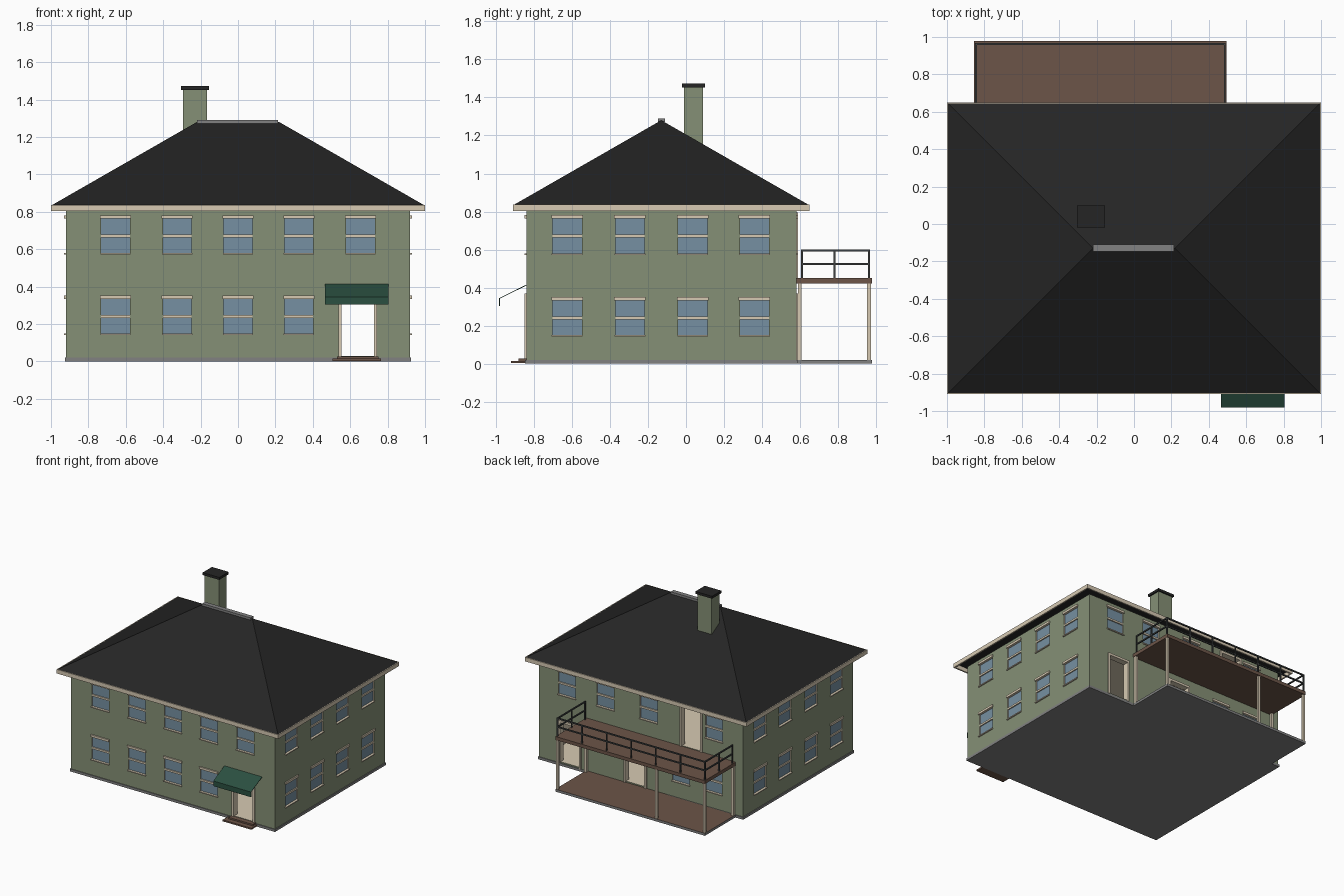
import bpy, bmesh

if "Cube" in bpy.data.objects:
    bpy.data.objects.remove(bpy.data.objects["Cube"])


def material(name, rgb, rough=0.8):
    m = bpy.data.materials.new(name)
    m.use_nodes = True
    m.diffuse_color = (*rgb, 1)
    bsdf = m.node_tree.nodes["Principled BSDF"]
    bsdf.inputs["Base Color"].default_value = (*rgb, 1)
    bsdf.inputs["Roughness"].default_value = rough
    return m


GREEN = material("sage green", (.235, .28, .18))
CREAM = material("cream trim", (.68, .59, .45))
GLASS = material("window blue", (.18, .28, .36))
ROOF = material("roof black", (.018, .018, .018))
BROWN = material("deck brown", (.15, .09, .065))
AWNING = material("awning green", (.024, .08, .052))
GREY = material("concrete grey", (.22, .22, .22))
RAIL = material("rail grey", (.05, .055, .055))


def add_box(bm, x0, x1, y0, y1, z0, z1):
    x0, x1 = sorted((x0, x1))
    y0, y1 = sorted((y0, y1))
    vs = [bm.verts.new((x, y, z)) for z in (z0, z1)
          for x, y in ((x0, y0), (x1, y0), (x1, y1), (x0, y1))]
    bm.faces.new(vs[3::-1])
    bm.faces.new(vs[4:])
    for i in range(4):
        j = (i + 1) % 4
        bm.faces.new((vs[i], vs[j], vs[j + 4], vs[i + 4]))


def finish(name, bm, *mats):
    bmesh.ops.recalc_face_normals(bm, faces=bm.faces)
    me = bpy.data.meshes.new(name)
    bm.to_mesh(me)
    bm.free()
    for m in mats:
        me.materials.append(m)
    ob = bpy.data.objects.new(name, me)
    bpy.context.collection.objects.link(ob)
    return ob


def boxes(name, mat, *dims):
    bm = bmesh.new()
    for d in dims:
        add_box(bm, *d)
    return finish(name, bm, mat)


def paint_top(ob, mat):
    ob.data.materials.append(mat)
    for f in ob.data.polygons:
        if f.normal.z > .5:
            f.material_index = 1


# House extents
WX, WF, WB = .92, -.84, .58


def on_wall(side, u0, u1, d0, d1, z0, z1):
    """Box on a wall: u runs along the wall, d is the distance outward."""
    if side == "front":
        return u0, u1, WF - d0, WF - d1, z0, z1
    if side == "back":
        return u0, u1, WB + d0, WB + d1, z0, z1
    s = WX if side == "left" else -WX
    k = 1 if s > 0 else -1
    return s + k * d0, s + k * d1, u0, u1, z0, z1


LOW, HIGH = .145, .575
windows = []
for z, front, back in ((LOW, (-.655, -.325, 0, .325), (-.36, -.655)),
                       (HIGH, (-.655, -.325, 0, .325, .655), (-.66, -.07, .32, .67))):
    windows += [("front", u, z) for u in front]
    windows += [("back", u, z) for u in back]
    windows += [(s, u, z) for s in ("left", "right") for u in (-.625, -.295, .035, .36)]
doors = [("front", .64, .03), ("back", .64, .03), ("back", .05, .03), ("back", -.455, .455)]
HW, WH, DW, DH = .077, .2, .09, .325

# Walls with hollow storeys, recessed windows and open doorways
walls = boxes("walls", GREEN, (-WX, WX, WF, WB, .02, .81))
rooms = [(-WX + .04, WX - .04, WF + .04, WB - .04, a, b) for a, b in ((.03, .41), (.455, .8))]
cuts = [on_wall(s, u - HW, u + HW, -.015, .05, z, z + WH) for s, u, z in windows]
cuts += [on_wall(s, u - DW, u + DW, -.06, .05, z, z + DH) for s, u, z in doors]
cutters = [boxes("room_cutter", CREAM, *rooms), boxes("opening_cutter", CREAM, *cuts)]
for c in cutters:
    c.hide_render = True
    mod = walls.modifiers.new("cut", 'BOOLEAN')
    mod.object, mod.operation, mod.solver = c, 'DIFFERENCE', 'EXACT'
    mod.material_mode = 'TRANSFER'
dg = bpy.context.evaluated_depsgraph_get()
mesh = bpy.data.meshes.new_from_object(walls.evaluated_get(dg))
walls.modifiers.clear()
walls.data = mesh
for c in cutters:
    bpy.data.objects.remove(c)

# Window glass, middle bars, lintels and sills
glass, trim = [], []
for s, u, z in windows:
    glass.append(on_wall(s, u - HW, u + HW, -.015, -.009, z, z + WH))
    trim.append(on_wall(s, u - HW, u + HW, -.01, 0, z + .088, z + .103))
    trim.append(on_wall(s, u - HW - .006, u + HW + .006, -.012, .01, z + WH - .012, z + WH + .006))
    trim.append(on_wall(s, u - HW - .004, u + HW + .004, -.012, .01, z - .003, z + .005))
boxes("window_glass", GLASS, *glass)
boxes("window_trim", CREAM, *trim)

# Door frames and the open front door leaf
frames = []
for s, u, z in doors:
    for k in (-1, 1):
        frames.append(on_wall(s, u + k * (DW - .004), u + k * (DW + .012), -.04, .01, z - .01, z + DH))
    frames.append(on_wall(s, u - DW - .012, u + DW + .012, -.04, .01, z + DH - .004, z + DH + .015))
boxes("door_frames", CREAM, *frames)
boxes("front_door_leaf", CREAM, (.727, .737, WF + .04, WF + .21, .03, .35))

# Plinth and front steps
boxes("plinth", GREY, (-WX - .006, WX + .006, WF - .006, WB + .006, 0, .02))
boxes("front_steps", BROWN, (.505, .765, -.92, WF, .003, .015), (.53, .75, -.88, WF, .015, .027))

# Eaves boards and hipped roof
EX, EF, EB, EZ = 1, -.91, .65, .836
T = .012
boxes("eaves_boards", CREAM,
      (-EX, EX, EF, EF + T, .803, EZ), (-EX, EX, EB - T, EB, .803, EZ),
      (-EX, -EX + T, EF + T, EB - T, .803, EZ), (EX - T, EX, EF + T, EB - T, .803, EZ))
bm = bmesh.new()
i = .006
eave = [bm.verts.new(p) for p in ((-EX + i, EF + i, EZ), (EX - i, EF + i, EZ),
                                  (EX - i, EB - i, EZ), (-EX + i, EB - i, EZ))]
ra, rb = bm.verts.new((-.22, -.13, 1.28)), bm.verts.new((.22, -.13, 1.28))
for f in ((0, 1, rb, ra), (1, 2, rb), (2, 3, ra, rb), (3, 0, ra), (3, 2, 1, 0)):
    bm.faces.new([eave[v] if isinstance(v, int) else v for v in f])
finish("hipped_roof", bm, ROOF)
boxes("ridge_cap", GREY, (-.22, .215, -.147, -.11, 1.272, 1.29))

# Chimney
boxes("chimney", GREEN, (-.295, -.165, -.01, .09, 1.05, 1.455))
boxes("chimney_cap", ROOF, (-.305, -.155, -.02, .1, 1.452, 1.472))

# Awning: sloped sheet and hanging front edge, mirrored ends left open
bm = bmesh.new()
profile = ((WF, .415), (-.982, .345), (-.982, .303))
rows = [[bm.verts.new((x, y, z)) for x in (.465, .805)] for y, z in profile]
for a, b in zip(rows, rows[1:]):
    bm.faces.new((a[0], b[0], b[1], a[1]))
awning = finish("awning", bm, AWNING)
awning.modifiers.new("thickness", 'SOLIDIFY').thickness = .004

# Porch floor, balcony deck and posts
PX0, PX1, PY = -.855, .495, .978
porch = boxes("porch_floor", GREY, (PX0, PX1, WB, PY, 0, .02))
paint_top(porch, BROWN)
boxes("balcony_deck", BROWN, (PX0, PX1, WB, PY, .422, .45))
posts = [(x, .963) for x in (PX0 + .012, -.41, PX1 - .012)]
posts += [(x, .598) for x in (PX0 + .012, PX1 - .012)]
boxes("porch_posts", CREAM, *[(x - .01, x + .01, y - .01, y + .01, .02, .422) for x, y in posts])

# Balcony railing
R = .005
X0, X1, Y0, Y1 = PX0 + .01, PX1 - .01, .61, .963
rails = []
for z in (.525, .595):
    rails.append((X0, X1, Y1 - R, Y1 + R, z - R, z + R))
    rails += [(x - R, x + R, Y0, Y1, z - R, z + R) for x in (X0, X1)]
stiles = [(X0 + (X1 - X0) * n / 6, Y1) for n in range(7)]
stiles += [(x, y) for x in (X0, X1) for y in (Y0, .78)]
rails += [(x - R, x + R, y - R, y + R, .45, .6) for x, y in stiles]
boxes("balcony_railing", RAIL, *rails)
